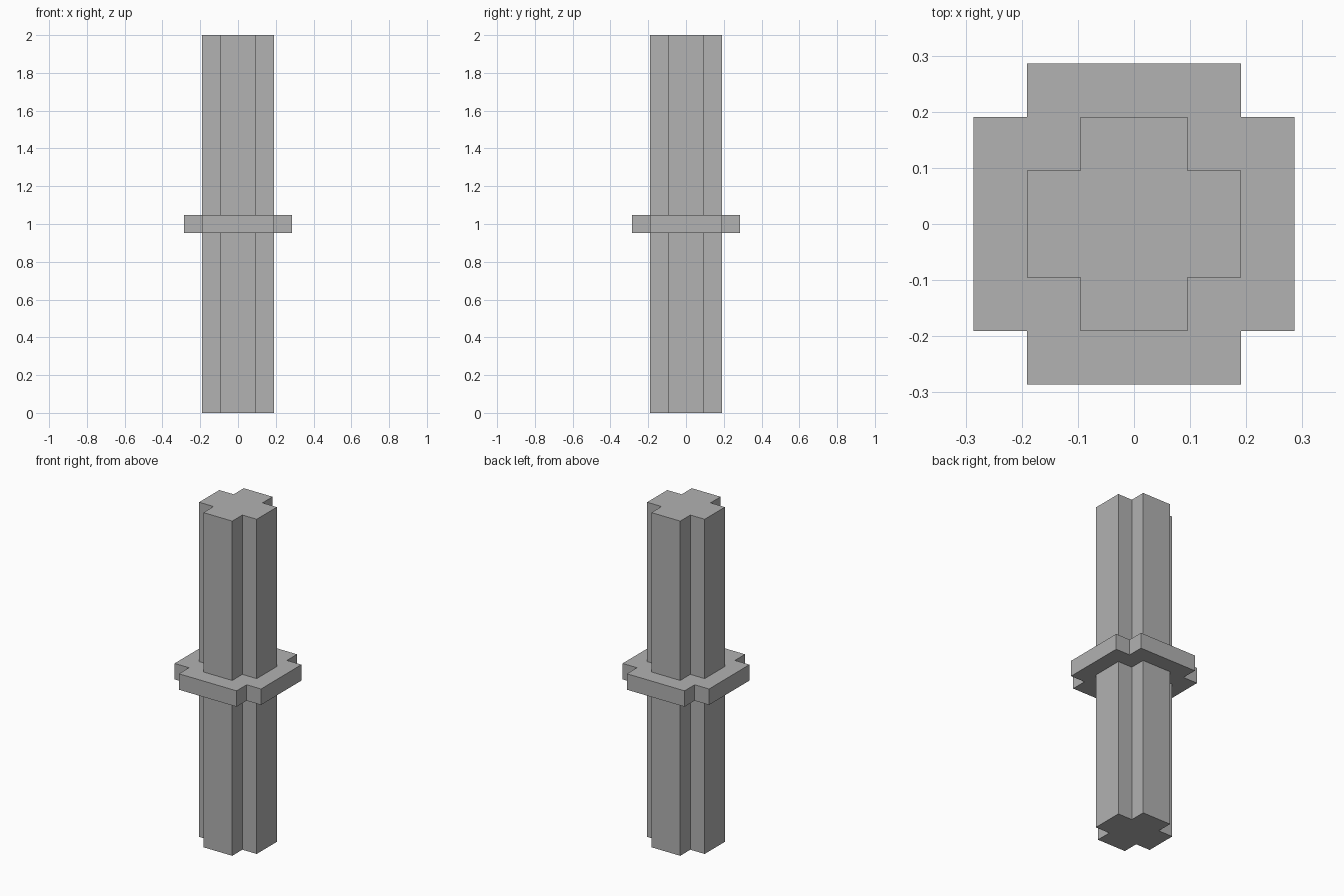
import bpy
import bmesh

cube = bpy.data.objects.get("Cube")
if cube:
    bpy.data.objects.remove(cube, do_unlink=True)

UNIT = 2 / 21  # grid step shared by every part

# Single plain grey
grey = bpy.data.materials.new("plain_grey")
grey.use_nodes = True
colour = (0.445, 0.445, 0.445, 1)
grey.diffuse_color = colour
grey.node_tree.nodes["Principled BSDF"].inputs["Base Color"].default_value = colour


def cross_prism(name, outer, inner, bottom, top):
    """Extrude a plus-shaped outline from bottom to top (all in units)."""
    corner = [(outer, -inner), (outer, inner), (inner, inner)]
    outline = []
    for _ in range(4):
        outline += corner
        corner = [(-y, x) for x, y in corner]
    bm = bmesh.new()
    base = bm.faces.new([bm.verts.new((x * UNIT, y * UNIT, bottom * UNIT)) for x, y in outline])
    result = bmesh.ops.extrude_face_region(bm, geom=[base], use_keep_orig=True)
    raised = [v for v in result["geom"] if isinstance(v, bmesh.types.BMVert)]
    bmesh.ops.translate(bm, verts=raised, vec=(0, 0, (top - bottom) * UNIT))
    bmesh.ops.recalc_face_normals(bm, faces=bm.faces)
    mesh = bpy.data.meshes.new(name)
    bm.to_mesh(mesh)
    bm.free()
    mesh.materials.append(grey)
    obj = bpy.data.objects.new(name, mesh)
    bpy.context.collection.objects.link(obj)
    return obj


# Shaft halves above and below the collar, and the collar between them
cross_prism("lower_shaft", 2, 1, 0, 10)
cross_prism("collar", 3, 2, 10, 11)
cross_prism("upper_shaft", 2, 1, 11, 21)
